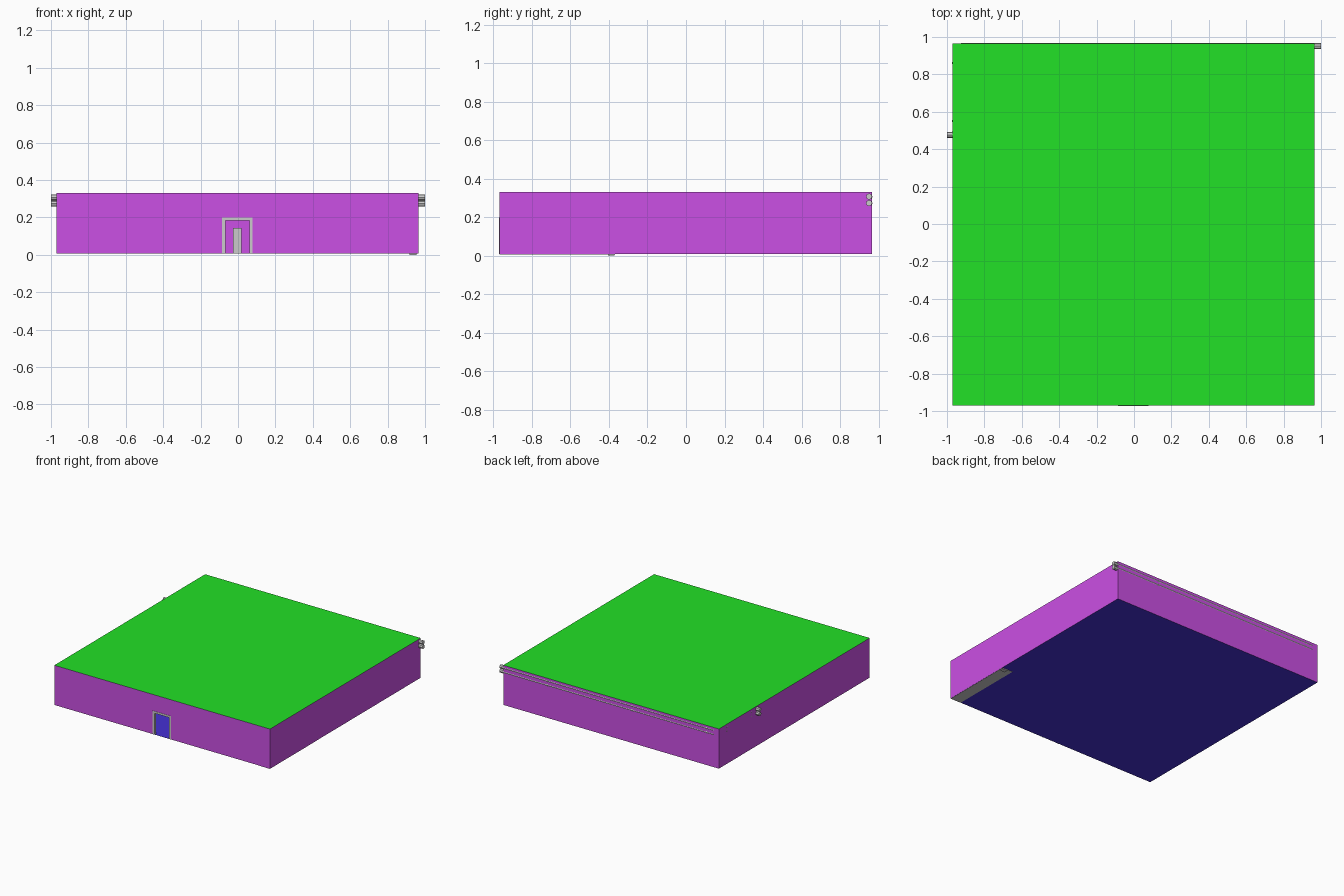
import bpy, bmesh
from mathutils import Vector

if "Cube" in bpy.data.objects:
    bpy.data.objects.remove(bpy.data.objects["Cube"])

L, R, F, B = -0.971, 0.966, -0.97, 0.965   # room edges
Z0, Z1 = 0.008, 0.33                        # floor and roof heights


def material(name, color):
    m = bpy.data.materials.new(name)
    m.diffuse_color = (*color, 1)
    m.use_nodes = True
    m.node_tree.nodes["Principled BSDF"].inputs["Base Color"].default_value = m.diffuse_color
    return m


def mesh_object(name, bm, mat=None):
    bmesh.ops.remove_doubles(bm, verts=bm.verts, dist=1e-5)
    me = bpy.data.meshes.new(name)
    bm.to_mesh(me)
    bm.free()
    ob = bpy.data.objects.new(name, me)
    bpy.context.collection.objects.link(ob)
    if mat:
        me.materials.append(mat)
    return ob


def sheets(name, quads, mat):
    bm = bmesh.new()
    for q in quads:
        bm.faces.new([bm.verts.new(p) for p in q])
    return mesh_object(name, bm, mat)


def boxes(name, spans, mat=None):
    bm = bmesh.new()
    for lo, hi in spans:
        lo, hi = Vector(lo), Vector(hi)
        vs = bmesh.ops.create_cube(bm, size=1)["verts"]
        bmesh.ops.scale(bm, vec=hi - lo, verts=vs)
        bmesh.ops.translate(bm, vec=(lo + hi) / 2, verts=vs)
    return mesh_object(name, bm, mat)


def pipe(name, points, radius):
    cu = bpy.data.curves.new(name, "CURVE")
    cu.dimensions = "3D"
    cu.bevel_depth = radius
    cu.bevel_resolution = 2
    cu.use_fill_caps = True
    sp = cu.splines.new("POLY")
    sp.points.add(len(points) - 1)
    for p, co in zip(sp.points, points):
        p.co = (*co, 1)
    sp.use_smooth = False
    ob = bpy.data.objects.new(name, cu)
    bpy.context.collection.objects.link(ob)
    return ob


purple = material("wall_purple", (0.6, 0.08, 0.78))
green = material("roof_green", (0.016, 0.75, 0.02))
blue = material("floor_blue", (0.06, 0.03, 0.65))

# Floor and roof
sheets("floor", [[(L, B, Z0), (R, B, Z0), (R, F, Z0), (L, F, Z0)]], blue)
sheets("roof", [[(L, F, Z1), (R, F, Z1), (R, B, Z1), (L, B, Z1)]], green)

# Walls, with the doorway left open in the front
DL, DR, DT = -0.068, 0.062, 0.182


def wall(x0, y0, x1, y1, z0=Z0):
    return [(x0, y0, z0), (x1, y1, z0), (x1, y1, Z1), (x0, y0, Z1)]


sheets("walls", [wall(R, F, R, B), wall(R, B, L, B), wall(L, B, L, F),
                 wall(L, F, DL, F), wall(DL, F, DR, F, DT), wall(DR, F, R, F)], purple)

# Door frame
y0, y1 = F - 0.002, F + 0.012
boxes("door_frame", [((DL - 0.018, y0, Z0), (DL, y1, DT)),
                     ((DR, y0, Z0), (DR + 0.016, y1, DT)),
                     ((DL - 0.018, y0, DT), (DR + 0.016, y1, DT + 0.016))])

# Pedestal seen through the doorway
boxes("inner_post", [((-0.027, -0.025, Z0), (0.019, 0.025, 0.144))])

# Bench along the right wall, dipping through the floor
boxes("side_bench", [((0.87, F + 0.001, Z0 - 0.002), (R - 0.001, -0.37, 0.1))])
boxes("bench_foot", [((0.917, -0.405, 0), (0.955, -0.371, 0.05))])

# Twin pipes along the back and left walls, leaving through both sides
PX, PY, EY = -0.952, 0.951, 0.477
for n, z in enumerate((0.307, 0.273)):
    pipe(f"wall_pipe_{n}", [(1, PY, z), (-0.92, PY, z), (-0.943, PY - 0.01, z),
                            (PX, PY - 0.033, z), (PX, EY + 0.02, z),
                            (PX - 0.007, EY + 0.005, z), (PX - 0.02, EY, z),
                            (-1, EY, z)], 0.0162)
    # Pipe clamps
    for i, x in enumerate((-0.86, -0.19, 0.57)):
        pipe(f"back_clamp_{n}_{i}", [(x - 0.005, PY, z), (x + 0.005, PY, z)], 0.018)
    for i, y in enumerate((0.86, 0.55)):
        pipe(f"left_clamp_{n}_{i}", [(PX, y - 0.005, z), (PX, y + 0.005, z)], 0.021)
